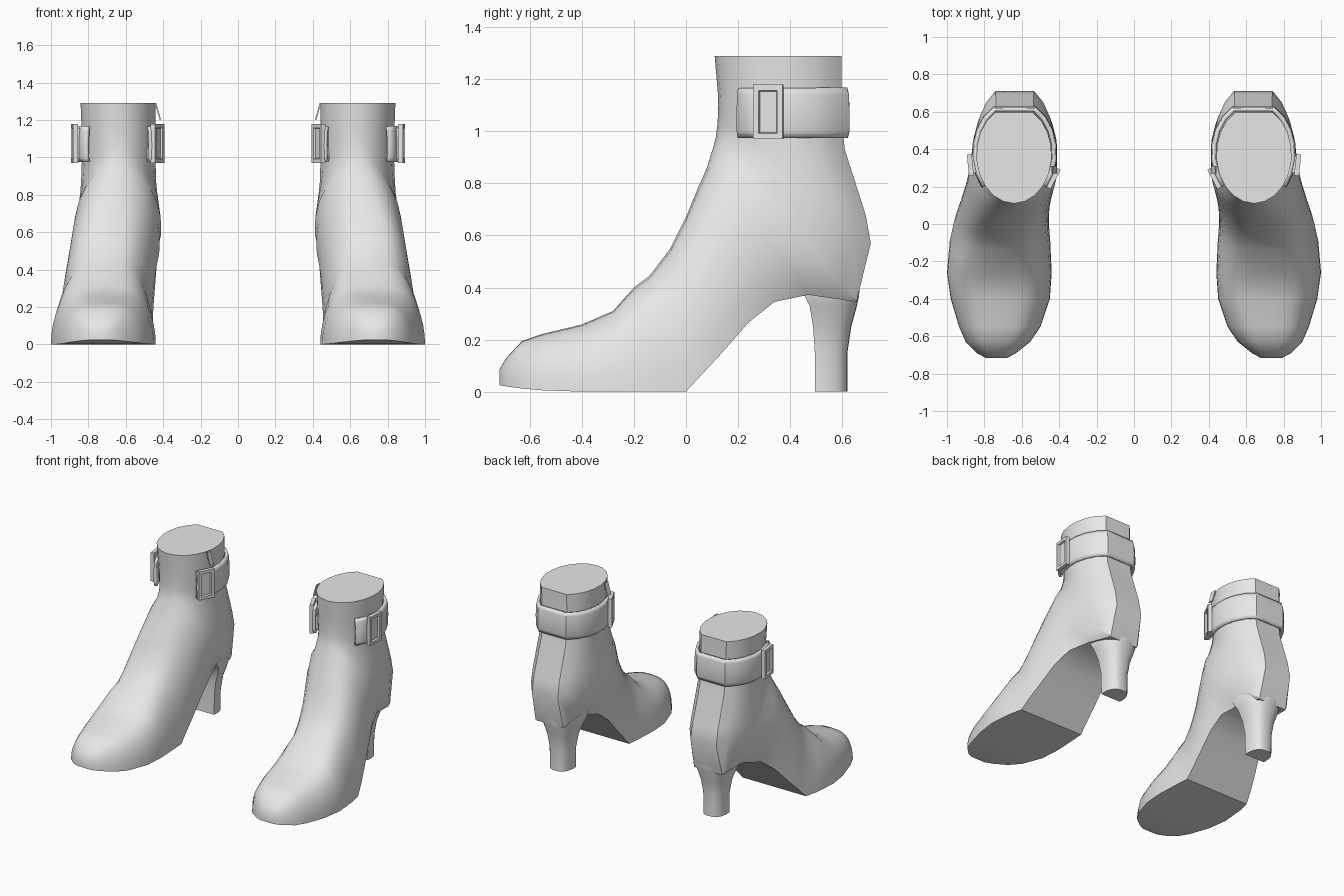
import bpy, bmesh, math
from mathutils import Matrix, Vector

if "Cube" in bpy.data.objects:
    bpy.data.objects.remove(bpy.data.objects["Cube"])

grey = bpy.data.materials.new("grey leather")
grey.diffuse_color = (0.8, 0.8, 0.8, 1)
grey.use_nodes = True
grey.node_tree.nodes["Principled BSDF"].inputs["Base Color"].default_value = grey.diffuse_color
FLAT, DOME = 4, 18


def section(top, base, lo, hi, a0):
    """Ring with a flat base edge and a domed side; top and base are (y, z).
    a0 = 0 gives a half dome, a0 near -60 gives an almost full oval."""
    c, w = (lo + hi) / 2, (hi - lo) / 2
    power = 0.6 + 0.4 * min(1, -a0 / 55)
    s0 = math.sin(math.radians(a0))
    edge = math.cos(math.radians(a0)) ** power
    pts = [(-edge + 2 * edge * i / FLAT, 0) for i in range(FLAT)]
    for i in range(DOME):
        r = math.radians(a0 + (180 - 2 * a0) * i / DOME)
        x = math.copysign(abs(math.cos(r)) ** power, math.cos(r))
        pts.append((x, (math.sin(r) - s0) / (1 - s0)))
    return [(c + w * x, base[0] + s * (top[0] - base[0]),
             base[1] + s * (top[1] - base[1])) for x, s in pts]


def finish(bm, name, angle=40):
    bmesh.ops.recalc_face_normals(bm, faces=bm.faces)
    me = bpy.data.meshes.new(name)
    bm.to_mesh(me)
    bm.free()
    ob = bpy.data.objects.new(name, me)
    bpy.context.collection.objects.link(ob)
    me.materials.append(grey)
    bpy.ops.object.select_all(action='DESELECT')
    ob.select_set(True)
    bpy.context.view_layer.objects.active = ob
    bpy.ops.object.shade_smooth_by_angle(angle=math.radians(angle))
    ob.modifiers.new("pair", 'MIRROR').use_mirror_merge = False
    return ob


def loft(name, rings, closed=True, angle=40):
    bm = bmesh.new()
    rows = [[bm.verts.new(p) for p in r] for r in rings]
    n = len(rows[0])
    for a, b in zip(rows, rows[1:]):
        for i in range(n if closed else n - 1):
            j = (i + 1) % n
            bm.faces.new((a[i], a[j], b[j], b[i]))
    if closed:
        bm.faces.new(rows[0])
        bm.faces.new(rows[-1])
    return finish(bm, name, angle)


# Boot upper: stations fan from the toe, round the instep and up the shaft
# top y, top z, base y, base z, x low, x high
stations = [
    (-.717, .085, -.717, .025, .68, .79),
    (-.69, .13, -.69, .02, .63, .84),
    (-.63, .195, -.63, .012, .555, .90),
    (-.55, .222, -.55, .005, .50, .935),
    (-.40, .258, -.40, 0, .45, .98),
    (-.28, .31, -.26, 0, .44, 1.0),
    (-.20, .40, -.09, 0, .448, .985),
    (-.14, .445, 0, 0, .455, .965),
    (-.06, .55, .06, .065, .455, .95),
    (0, .67, .13, .14, .45, .93),
    (.045, .78, .24, .265, .435, .905),
    (.08, .86, .34, .345, .418, .888),
    (.105, .94, .47, .372, .41, .875),
    (.115, .98, .655, .345, .412, .862),
    (.12, 1.02, .71, .57, .43, .845),
    (.122, 1.05, .69, .68, .437, .84),
    (.124, 1.10, .61, .93, .44, .835),
    (.122, 1.15, .597, 1.05, .44, .836),
    (.11, 1.29, .597, 1.29, .44, .843),
]
# the underside narrows steadily from the ball of the foot to the back
loft("boot_upper", [section((a, b), (c, d), lo, hi, -min(60, 115 * max(c, 0)))
                    for a, b, c, d, lo, hi in stations])

# Heel: flat breast at the front, rounded at the back, flared into the boot
heel = [(0.0, .495, .62, .08), (.15, .495, .62, .083), (.25, .488, .635, .10),
        (.33, .475, .657, .13), (.37, .455, .665, .145), (.46, .40, .67, .15)]
loft("heel", [section((back, z), (front, z), .617 - w, .617 + w, -15)
              for z, front, back, w in heel])

# Ankle strap wrapping the back of the shaft, open across the front
rings = []
for z, out in ((.977, .004), (1.0, .01), (1.07, .011), (1.14, .008), (1.165, .002)):
    ring = section((.11 - out, z), (.608 + out, z), .43 - out, .846 + out, -60)
    k = FLAT + DOME // 2
    rings.append((ring[k:] + ring[:k])[3:-2])
strap = loft("ankle_strap", rings, closed=False)
solid = strap.modifiers.new("thickness", 'SOLIDIFY')
solid.thickness, solid.offset = .02, 0


# Buckles: a backing block and a frame with a sunken, tapered centre
def block(bm, size, at, mat):
    made = bmesh.ops.create_cube(bm, size=1, matrix=mat @ Matrix.Translation(at)
                                 @ Matrix.Diagonal((*size, 1)))
    return {f for v in made["verts"] for f in v.link_faces}


def buckle(name, x, y, turn):
    mat = Matrix.Translation((x, y, 1.075)) @ Matrix.Rotation(math.radians(turn), 4, 'Z')
    out = mat.to_3x3() @ Vector((1, 0, 0))
    bm = bmesh.new()
    block(bm, (.045, .09, .165), (-.02, 0, 0), mat)
    faces = block(bm, (.026, .115, .208), (.013, 0, 0), mat)
    bm.normal_update()
    front = max(faces, key=lambda f: f.calc_center_median().dot(out))
    bmesh.ops.inset_region(bm, faces=[front], thickness=.03)
    bmesh.ops.inset_region(bm, faces=[front], thickness=.006, depth=-.012)
    finish(bm, name, 30)


buckle("outer_buckle", .862, .317, -6)
buckle("inner_buckle", .442, .25, 207)

# Small pull tab hanging inside the ankle
bm = bmesh.new()
tab = Matrix.Translation((.428, .29, 1.245)) @ Matrix.Rotation(math.radians(16), 4, 'Y')
block(bm, (.008, .04, .092), (0, 0, 0), tab)
finish(bm, "pull_tab", 30)
